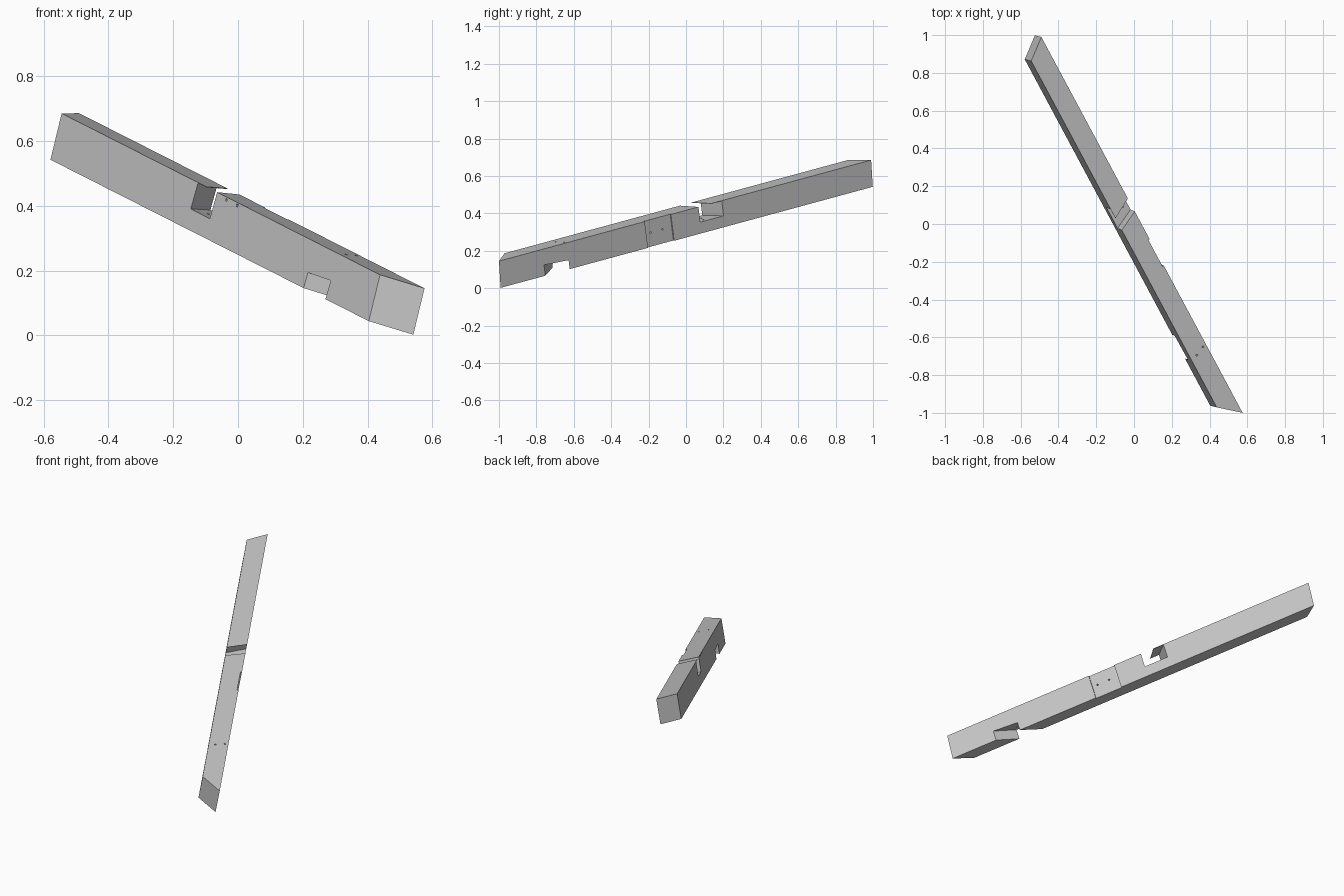
import bpy
import bmesh
from mathutils import Vector, Matrix

cube = bpy.data.objects.get("Cube")
if cube:
    bpy.data.objects.remove(cube, do_unlink=True)

# Plain grey timber
grey = bpy.data.materials.new("timber_grey")
grey.use_nodes = True
colour = (0.56, 0.56, 0.56, 1)
grey.diffuse_color = colour
grey.node_tree.nodes["Principled BSDF"].inputs["Base Color"].default_value = colour

# Beam frame: local x runs down the length, y across, z through the height
along = Vector((0.459, -0.857, -0.2327)).normalized()
across = Vector((0.847, 0.501, -0.174))
across = (across - along * across.dot(along)).normalized()
up = along.cross(across)
frame = Matrix((along, across, up)).transposed().to_4x4()
frame.translation = (-0.0225, -0.025, 0.354)

HALF_W = 0.0545
HALF_H = 0.0735


def make_object(name, bm):
    bmesh.ops.recalc_face_normals(bm, faces=bm.faces)
    mesh = bpy.data.meshes.new(name)
    bm.to_mesh(mesh)
    bm.free()
    mesh.materials.append(grey)
    obj = bpy.data.objects.new(name, mesh)
    bpy.context.collection.objects.link(obj)
    obj.matrix_world = frame
    return obj


def skew_block(name, start, end, low, high, half=HALF_W, lean=0.0, taper=0.0):
    """Block whose start and end are (front, back) lengthwise positions."""
    bm = bmesh.new()
    bmesh.ops.create_cube(bm, size=2)
    for v in bm.verts:
        front, back = end if v.co.x > 0 else start
        y = v.co.y * half
        x = (front + back) / 2 + (back - front) / 2 * y / HALF_W
        z = high + taper * v.co.x if v.co.z > 0 else low
        v.co = (x - lean * v.co.z, y, z)
    return make_object(name, bm)


def drill(name, position, axis, depth):
    bm = bmesh.new()
    bmesh.ops.create_cone(bm, cap_ends=True, segments=12,
                          radius1=0.005, radius2=0.005, depth=depth)
    turn = Vector((0, 0, 1)).rotation_difference(Vector(axis)).to_matrix().to_4x4()
    bm.transform(Matrix.Translation(position) @ turn)
    return make_object(name, bm)


def cut(target, cutter):
    cutter.hide_render = True
    mod = target.modifiers.new("cut", "BOOLEAN")
    mod.operation = "DIFFERENCE"
    mod.solver = "EXACT"
    mod.object = cutter
    bpy.context.view_layer.objects.active = target
    bpy.ops.object.modifier_apply(modifier=mod.name)
    bpy.data.objects.remove(cutter, do_unlink=True)


# Beam with mitred ends
beam = skew_block("beam", (-1.073, -1.157), (1.066, 1.164),
                  -HALF_H, HALF_H, lean=0.005)

# Skewed lap notch in the top, open on both sides
cut(beam, skew_block("top_notch", (-0.161, -0.23), (-0.033, -0.085),
                     -0.0115, 0.1, half=0.08))

# Skewed notch in the underside with a slightly sloping ceiling
cut(beam, skew_block("bottom_notch", (0.633, 0.738), (0.78, 0.89),
                     -0.1, -0.0185, half=0.08, taper=0.005))

# Shallow housing on the back side
housing = skew_block("side_housing", (0.0865, 0.0865), (0.25, 0.25), -0.1, 0.1, half=0.02)
housing.data.transform(Matrix.Translation((0, HALF_W + 0.012, 0)))
cut(beam, housing)

# Small peg holes, in pairs
for s, w in ((0.762, -0.0165), (0.739, 0.034)):
    cut(beam, drill("top_hole", (s, w, 0.03), (0, 0, 1), 0.12))
for s, w in ((-0.128, -0.01), (-0.12, 0.025)):
    cut(beam, drill("notch_hole", (s, w, -0.01), (0, 0, 1), 0.05))
for s in (0.144, 0.218):
    cut(beam, drill("side_hole", (s, 0.045, 0.003), (0, 1, 0), 0.05))
for s in (0.034, 0.106):
    cut(beam, drill("front_hole", (s, -HALF_W, 0.065), (0, 1, 0), 0.03))

# Thin lip of the top surface reaching over the notch
skew_block("notch_lip", (-0.162, -0.231), (-0.106, -0.165), HALF_H - 0.002, HALF_H)
